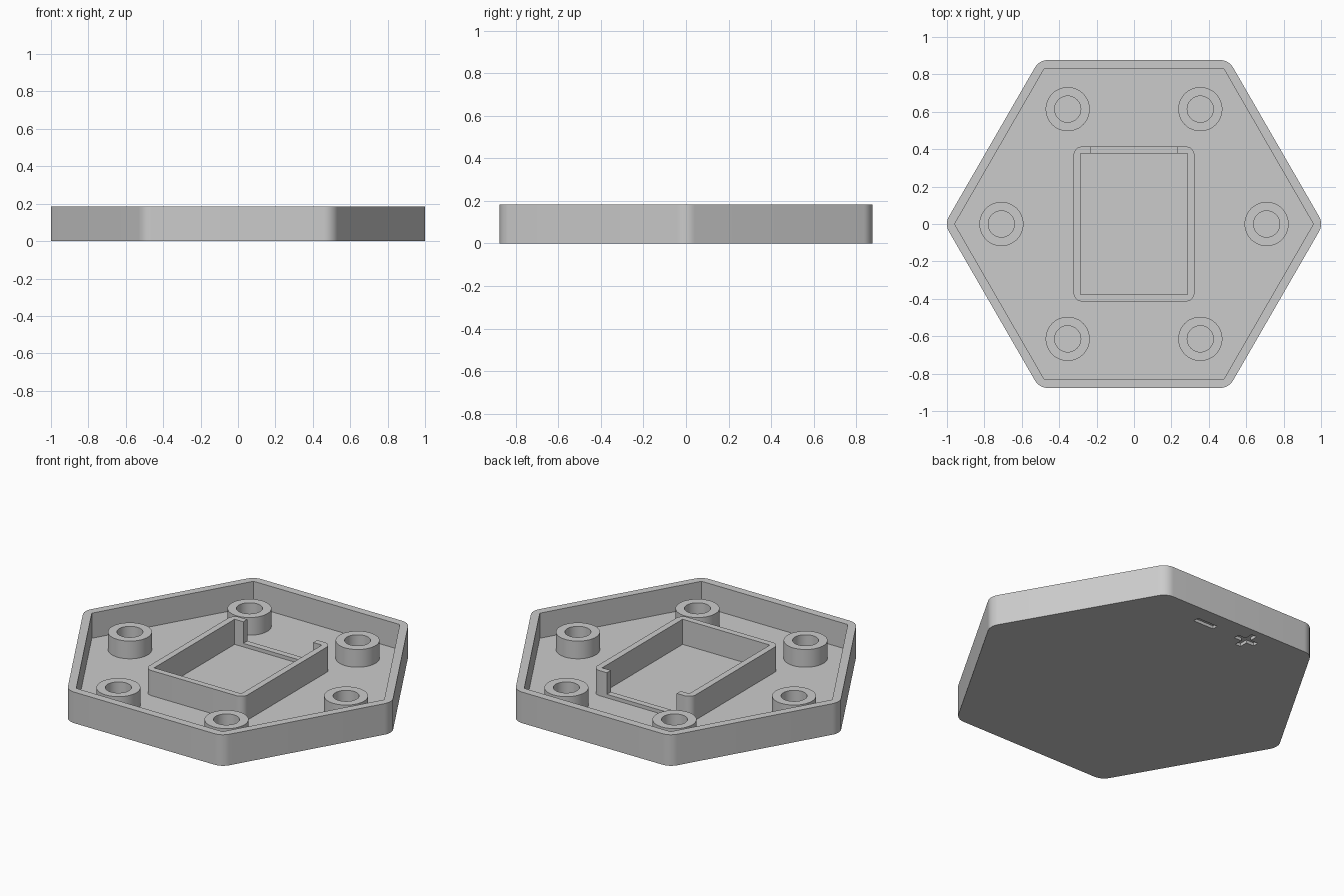
import bpy, bmesh, math
from mathutils import Vector

if "Cube" in bpy.data.objects:
    bpy.data.objects.remove(bpy.data.objects["Cube"])

HEIGHT, FLOOR = 0.184, 0.035
BOSS_TOP, SILL = 0.14, 0.056
SINK = 0.01          # overlap of raised parts into the floor

grey = bpy.data.materials.new("light_grey_plastic")
grey.use_nodes = True
grey.diffuse_color = (0.6, 0.6, 0.6, 1)
grey.node_tree.nodes["Principled BSDF"].inputs["Base Color"].default_value = (0.6, 0.6, 0.6, 1)


def polygon(radius, sides, turn=0.0):
    steps = [turn + math.tau * i / sides for i in range(sides)]
    return [Vector((radius * math.cos(a), radius * math.sin(a))) for a in steps]


def rectangle(width, depth, x=0.0, y=0.0):
    return [Vector((x + sx * width / 2, y + sy * depth / 2))
            for sx, sy in ((-1, -1), (1, -1), (1, 1), (-1, 1))]


def rounded(points, radius, segments=10):
    """Replace every convex corner of a counter-clockwise outline by an arc."""
    result = []
    for i, p in enumerate(points):
        to_prev = (points[i - 1] - p).normalized()
        to_next = (points[(i + 1) % len(points)] - p).normalized()
        half = to_prev.angle(to_next) / 2
        centre = p + (to_prev + to_next).normalized() * radius / math.sin(half)
        sweep = math.pi - 2 * half
        start = math.atan2(-to_prev.x, to_prev.y) - math.pi
        # the first arc point lies on the incoming edge's outward normal
        normal = Vector((-to_prev.y, to_prev.x))
        start = math.atan2(normal.y, normal.x)
        for k in range(segments + 1):
            a = start + sweep * k / segments
            result.append(centre + Vector((math.cos(a), math.sin(a))) * radius)
    return result


def prism(name, outline, bottom, top):
    bm = bmesh.new()
    base = bm.faces.new([bm.verts.new((p.x, p.y, bottom)) for p in outline])
    grown = bmesh.ops.extrude_face_region(bm, geom=[base])["geom"]
    moved = [v for v in grown if isinstance(v, bmesh.types.BMVert)]
    bmesh.ops.translate(bm, verts=moved, vec=(0, 0, top - bottom))
    bmesh.ops.recalc_face_normals(bm, faces=bm.faces)
    mesh = bpy.data.meshes.new(name)
    bm.to_mesh(mesh)
    bm.free()
    mesh.materials.append(grey)
    obj = bpy.data.objects.new(name, mesh)
    bpy.context.collection.objects.link(obj)
    return obj


def select(obj):
    bpy.ops.object.select_all(action='DESELECT')
    obj.select_set(True)
    bpy.context.view_layer.objects.active = obj


def cut(obj, outline, bottom, top):
    cutter = prism("cutter", outline, bottom, top)
    cutter.hide_render = True
    mod = obj.modifiers.new("cut", 'BOOLEAN')
    mod.operation, mod.solver, mod.object = 'DIFFERENCE', 'EXACT', cutter
    select(obj)
    bpy.ops.object.modifier_apply(modifier=mod.name)
    bpy.data.objects.remove(cutter)


def finish(obj):
    select(obj)
    bpy.ops.object.shade_smooth_by_angle(angle=math.radians(30))


# Hexagonal tray: rounded outside corners, sharp inside corners
tray = prism("hexagonal_tray", rounded(polygon(1.0127, 6), 0.082), 0, HEIGHT)
cut(tray, polygon(0.959, 6), FLOOR, HEIGHT + 0.1)

# Engraved polarity marks on the underside
MARK_X, MARK_Y, LONG, THIN, DEPTH = 0.142, 0.767, 0.135, 0.035, 0.018
for x, width, depth in ((MARK_X, LONG, THIN), (-MARK_X, LONG, THIN), (-MARK_X, THIN, LONG)):
    cut(tray, rectangle(width, depth, x, MARK_Y), -0.1, DEPTH)
finish(tray)

# Battery compartment: rounded frame with a cable opening at the back
frame = prism("battery_frame", rounded(rectangle(0.646, 0.828), 0.045), FLOOR - SINK, HEIGHT)
cut(frame, rectangle(0.572, 0.754), -0.1, HEIGHT + 0.1)
cut(frame, rectangle(0.458, 0.2, 0, 0.4), SILL, HEIGHT + 0.1)
finish(frame)

# Six hollow round bosses, one toward each corner
for i, centre in enumerate(polygon(0.709, 6)):
    boss = prism(f"round_boss_{i + 1}", polygon(0.118, 48), FLOOR - SINK, BOSS_TOP)
    cut(boss, polygon(0.07, 48), -0.1, HEIGHT)
    boss.location = (centre.x, centre.y, 0)
    finish(boss)
